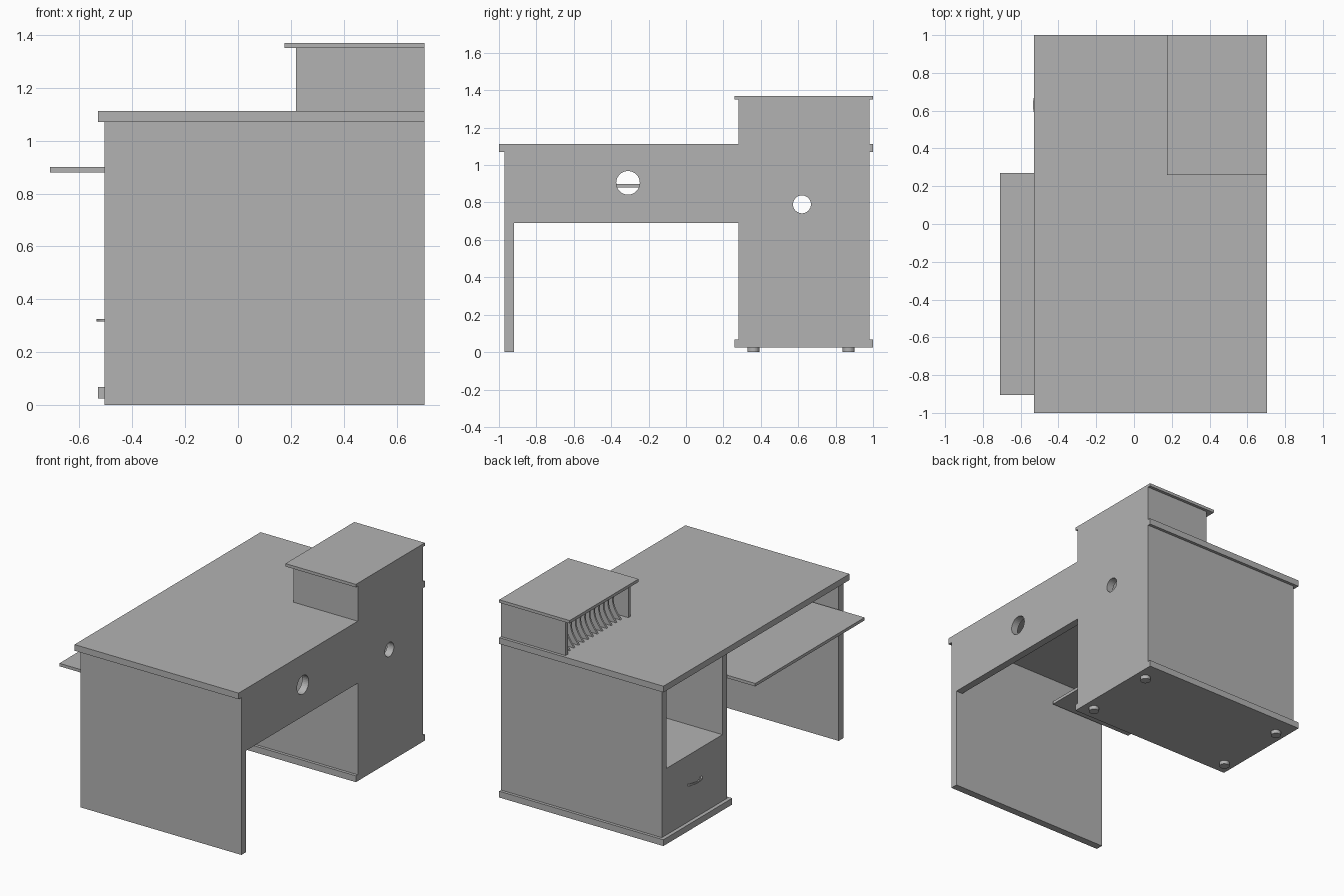
import bpy, bmesh, math

old = bpy.data.objects.get("Cube")
if old:
    bpy.data.objects.remove(old, do_unlink=True)

grey = bpy.data.materials.new("plain_grey")
grey.use_nodes = True
COLOUR = (0.45, 0.45, 0.45, 1)
grey.diffuse_color = COLOUR
grey.node_tree.nodes["Principled BSDF"].inputs["Base Color"].default_value = COLOUR


def finish(name, bm):
    bmesh.ops.recalc_face_normals(bm, faces=bm.faces)
    mesh = bpy.data.meshes.new(name)
    bm.to_mesh(mesh)
    bm.free()
    mesh.materials.append(grey)
    obj = bpy.data.objects.new(name, mesh)
    bpy.context.collection.objects.link(obj)
    return obj


def box(name, x, y, z):
    """Box from (min, max) pairs."""
    bm = bmesh.new()
    bmesh.ops.create_cube(bm, size=1)
    for v in bm.verts:
        v.co = [lo + (c + 0.5) * (hi - lo) for c, (lo, hi) in zip(v.co, (x, y, z))]
    return finish(name, bm)


def prism(name, points, offset):
    """Flat outline extruded along an offset."""
    bm = bmesh.new()
    face = bm.faces.new([bm.verts.new(p) for p in points])
    ext = bmesh.ops.extrude_face_region(bm, geom=[face])
    moved = [g for g in ext["geom"] if isinstance(g, bmesh.types.BMVert)]
    bmesh.ops.translate(bm, verts=moved, vec=offset)
    return finish(name, bm)


def circle(radius, steps=32):
    return [(radius * math.cos(math.tau * i / steps), radius * math.sin(math.tau * i / steps))
            for i in range(steps)]


def cut_hole(panel, y, z, radius):
    """Round cable hole through a back panel."""
    cutter = prism("hole_cutter", [(BACK - 0.2, y + a, z + b) for a, b in circle(radius)], (0.4, 0, 0))
    cutter.hide_render = True
    cutter.hide_set(True)
    mod = panel.modifiers.new("cable_hole", "BOOLEAN")
    mod.operation = "DIFFERENCE"
    mod.solver = "EXACT"
    mod.object = cutter
    bpy.context.view_layer.objects.active = panel
    bpy.ops.object.modifier_apply(modifier=mod.name)
    bpy.data.objects.remove(cutter, do_unlink=True)


# Shared dimensions
BACK, FRONT, LIP = 0.705, -0.505, -0.53
T = 0.05
INNER = BACK - T

# Worktop, leg panel and rear panel
box("desktop", (LIP, BACK), (-1, 1), (1.07, 1.112))
box("leg_panel", (FRONT, BACK), (-0.97, -0.92), (0, 1.07))
rear = box("rear_panel", (INNER, BACK), (-0.92, 0.28), (0.69, 1.07))
cut_hole(rear, -0.31, 0.905, 0.063)

# Sliding keyboard tray
box("keyboard_tray", (-0.71, -0.085), (-0.905, 0.27), (0.88, 0.9))

# Cabinet
box("cabinet_base", (LIP, BACK), (0.26, 1), (0.025, 0.068))
box("cabinet_inner_side", (FRONT, BACK), (0.28, 0.28 + T), (0.068, 1.07))
box("cabinet_outer_side", (FRONT, BACK), (0.98 - T, 0.98), (0.068, 1.07))
cabinet_back = box("cabinet_back", (INNER, BACK), (0.28 + T, 0.98 - T), (0.068, 1.07))
cut_hole(cabinet_back, 0.62, 0.79, 0.048)
box("drawer", (FRONT, INNER), (0.28 + T, 0.98 - T), (0.068, 0.52))

# Arched drawer handle
arc = [math.pi * i / 16 for i in range(17)]
outline = [(FRONT - 0.03 * math.sin(a), 0.63 + 0.075 * math.cos(a), 0.316) for a in arc]
outline += [(FRONT - 0.02 * math.sin(a), 0.63 + 0.06 * math.cos(a), 0.316) for a in reversed(arc)]
prism("drawer_handle", outline, (0, 0, 0.01))

# Feet
for x in (-0.45, 0.635):
    for y in (0.36, 0.87):
        prism("foot", [(x + a, y + b, 0) for a, b in circle(0.032, 24)], (0, 0, 0.025))

# Raised rack on the desktop
box("rack_top", (0.175, BACK), (0.26, 1), (1.35, 1.37))
box("rack_inner_side", (0.22, BACK), (0.28, 0.305), (1.112, 1.35))
box("rack_outer_side", (0.22, BACK), (0.955, 0.98), (1.112, 1.35))
box("rack_back", (INNER, BACK), (0.305, 0.955), (1.112, 1.35))

# Dividers with a hollow front edge
RIBS = 12
for i in range(RIBS):
    y = 0.305 + 0.65 * (i + 1) / (RIBS + 1)
    edge = [(0.24 + 0.06 * math.sin(math.pi * k / 12), y - 0.006, 1.112 + 0.238 * k / 12)
            for k in range(13)]
    prism("divider", edge + [(INNER, y - 0.006, 1.35), (INNER, y - 0.006, 1.112)], (0, 0.012, 0))
